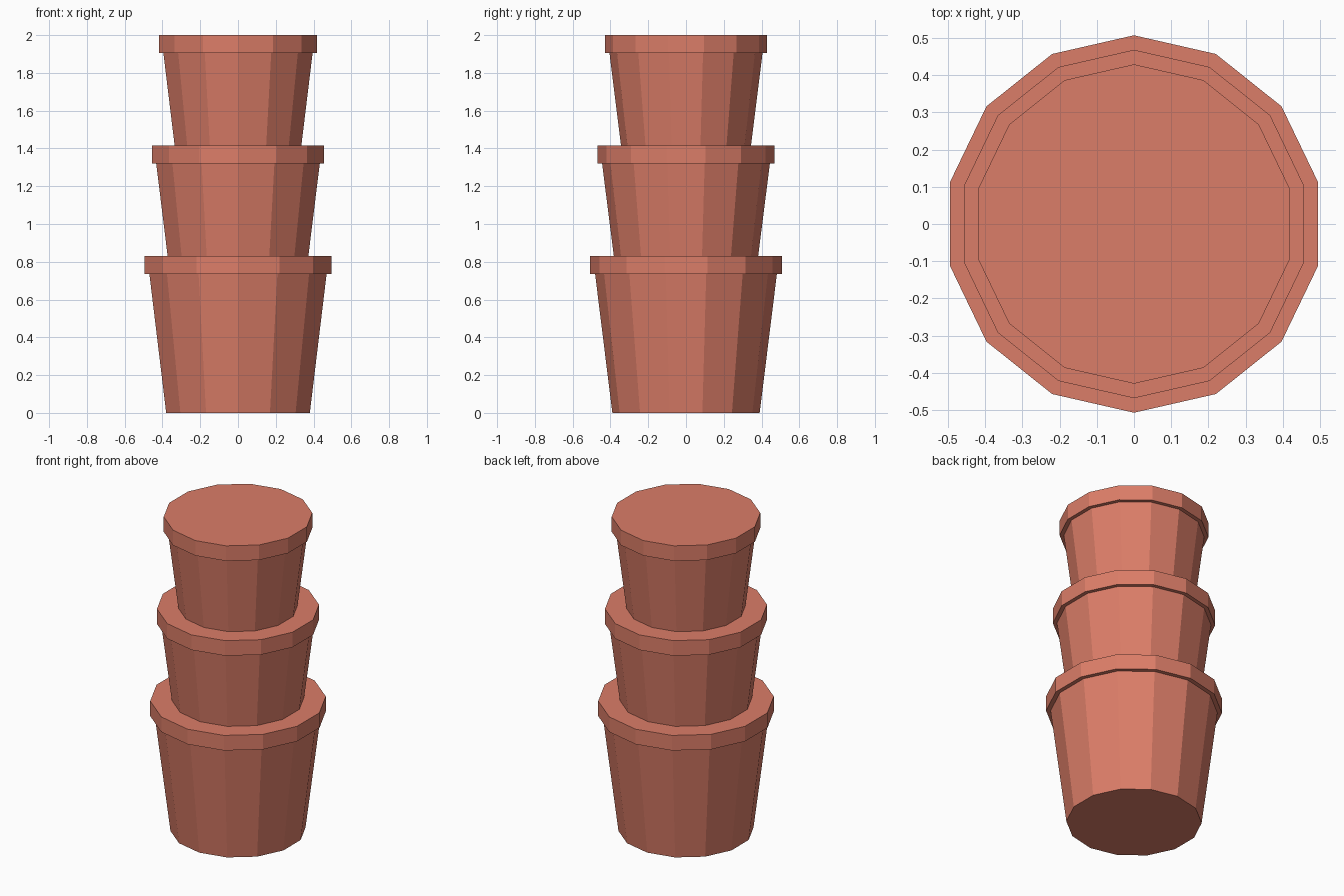
import bpy, bmesh
from math import sin, cos, pi

if "Cube" in bpy.data.objects:
    bpy.data.objects.remove(bpy.data.objects["Cube"])

SIDES = 14
clay = bpy.data.materials.new("terracotta")
clay.diffuse_color = (0.71, 0.205, 0.138, 1)
clay.use_nodes = True
clay.node_tree.nodes["Principled BSDF"].inputs["Base Color"].default_value = clay.diffuse_color


def lathe(name, profile):
    """Closed, flat-faced solid turned from (radius, z) points, bottom to top."""
    bm = bmesh.new()
    rings = [[bm.verts.new((r * sin(2 * pi * i / SIDES), r * cos(2 * pi * i / SIDES), z))
              for i in range(SIDES)] for r, z in profile]
    for low, high in zip(rings, rings[1:]):
        for i in range(SIDES):
            j = (i + 1) % SIDES
            bm.faces.new((low[i], low[j], high[j], high[i]))
    bm.faces.new(rings[0])
    bm.faces.new(rings[-1])
    bmesh.ops.recalc_face_normals(bm, faces=bm.faces)
    mesh = bpy.data.meshes.new(name)
    bm.to_mesh(mesh)
    bm.free()
    mesh.materials.append(clay)
    obj = bpy.data.objects.new(name, mesh)
    bpy.context.collection.objects.link(obj)


# Stacked pots: base radius, base z, radius under rim, rim radius, top z
RIM = 0.096
pots = {
    "bottom_pot": (0.390, 0.00, 0.481, 0.507, 0.83),
    "middle_pot": (0.382, 0.83, 0.444, 0.468, 1.415),
    "top_pot": (0.344, 1.415, 0.405, 0.429, 2.00),
}
for name, (base, z0, neck, rim, z1) in pots.items():
    lathe(name, [(base, z0), (neck, z1 - RIM), (rim, z1 - RIM), (rim, z1)])
